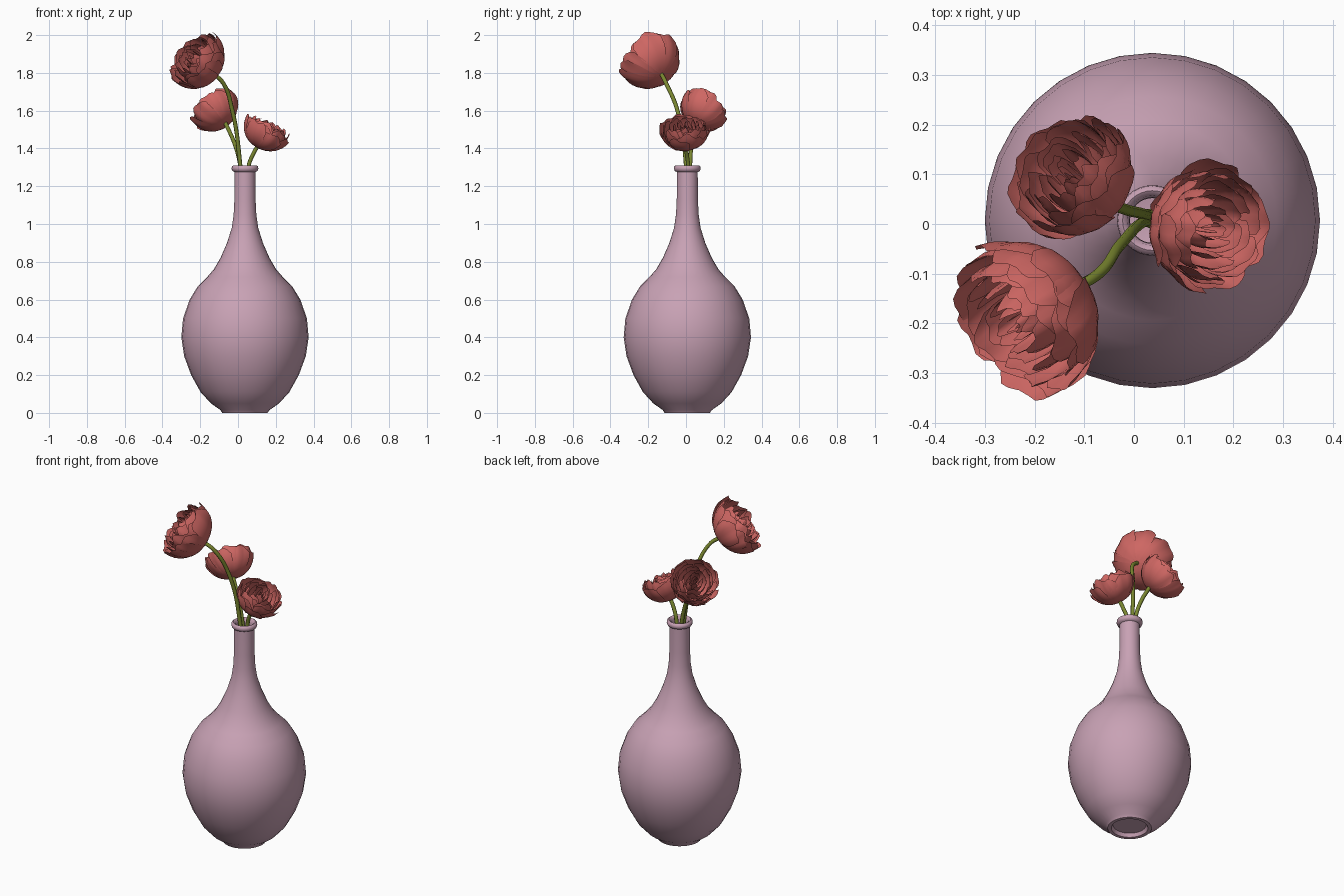
import bpy, bmesh, math, random
from mathutils import Vector

random.seed(4)
cube = bpy.data.objects.get("Cube")
if cube:
    bpy.data.objects.remove(cube, do_unlink=True)


def material(name, rgb):
    m = bpy.data.materials.new(name)
    m.use_nodes = True
    m.diffuse_color = (*rgb, 1)
    m.node_tree.nodes["Principled BSDF"].inputs["Base Color"].default_value = (*rgb, 1)
    return m


MAUVE = material("mauve glaze", (0.58, 0.36, 0.46))
CORAL = material("coral petal", (0.62, 0.135, 0.125))
GREEN = material("green stem", (0.2, 0.25, 0.03))


def finish(bm, name, mat, angle):
    mesh = bpy.data.meshes.new(name)
    bm.to_mesh(mesh)
    bm.free()
    mesh.materials.append(mat)
    ob = bpy.data.objects.new(name, mesh)
    bpy.context.collection.objects.link(ob)
    bpy.ops.object.select_all(action="DESELECT")
    ob.select_set(True)
    bpy.context.view_layer.objects.active = ob
    bpy.ops.object.shade_smooth_by_angle(angle=math.radians(angle))
    return ob


# Vase: outer wall, rolled lip, inner wall and recessed foot
def vase(center, sides=32):
    outer = [(0, 0.02), (0.09, 0.02), (0.1, 0), (0.12, 0), (0.13, 0.015), (0.18, 0.05),
             (0.235, 0.11), (0.285, 0.2), (0.322, 0.3), (0.337, 0.4), (0.328, 0.5),
             (0.293, 0.6), (0.25, 0.67), (0.2, 0.72), (0.165, 0.76), (0.13, 0.82),
             (0.095, 0.9), (0.07, 0.98), (0.06, 1.05), (0.056, 1.13), (0.055, 1.275)]
    lip = [(0.066, 1.28), (0.071, 1.292), (0.069, 1.305), (0.06, 1.311), (0.05, 1.305), (0.046, 1.285)]
    inner = [(0.045, 1.05), (0.08, 0.9), (0.15, 0.75), (0.27, 0.6), (0.31, 0.4), (0.26, 0.2), (0.12, 0.05), (0, 0.04)]
    bm = bmesh.new()
    vs = [bm.verts.new((r, 0, z)) for r, z in outer + lip + inner]
    edges = [bm.edges.new(p) for p in zip(vs, vs[1:])]
    bmesh.ops.spin(bm, geom=vs + edges, cent=(0, 0, 0), axis=(0, 0, 1),
                   angle=math.tau, steps=sides, use_merge=True)
    bmesh.ops.remove_doubles(bm, verts=bm.verts, dist=0.0005)
    bmesh.ops.recalc_face_normals(bm, faces=bm.faces)
    finish(bm, "vase", MAUVE, 50).location = center


# One petal: a curved patch wrapped on a cup, with a rounded ruffled tip
def petal(bm, azimuth, radius, height, sweep, half_width, rows=8, cols=8):
    phase = random.uniform(0, math.tau)
    notch = random.uniform(0.02, 0.05)
    tilt = random.uniform(-0.03, 0.03)
    grid = []
    for i in range(rows + 1):
        t = i / rows
        line = []
        for j in range(cols + 1):
            u = 2 * j / cols - 1
            tip = 1 - 0.16 * abs(u) ** 3 - notch * math.cos(5 * u + phase)
            theta = sweep * t * tip
            width = half_width * (0.65 + 0.35 * math.sin(math.pi * min(1, t * 1.1) * 0.75))
            a = azimuth + u * width
            ripple = 1 + t * (0.025 * math.sin(6 * u + phase) + 0.05 * u + tilt)
            r = radius * math.sin(theta) ** 0.9 * ripple
            h = height * (1 - math.cos(theta))
            line.append(bm.verts.new((r * math.cos(a), r * math.sin(a), h)))
        grid.append(line)
    for lower, upper in zip(grid, grid[1:]):
        for j in range(cols):
            bm.faces.new((lower[j], lower[j + 1], upper[j + 1], upper[j]))


# Petal rings, outside to inside: count, radius, height, sweep in degrees, half width
RINGS = [(7, 1.0, 0.95, 90, 0.56), (7, 0.92, 0.92, 97, 0.55), (6, 0.8, 0.84, 108, 0.6),
         (6, 0.66, 0.78, 116, 0.58), (5, 0.5, 0.76, 118, 0.65), (5, 0.34, 0.76, 118, 0.62),
         (4, 0.2, 0.74, 118, 0.7), (3, 0.09, 0.72, 118, 0.8)]


def flower(name, base, axis, size):
    bm = bmesh.new()
    for k, (count, r, h, sweep, half) in enumerate(RINGS):
        for n in range(count):
            azimuth = math.tau * (n + random.uniform(-0.12, 0.12)) / count + k * 0.47
            petal(bm, azimuth, size * r * random.uniform(0.96, 1.04), size * h,
                  math.radians(sweep + random.uniform(-7, 5)), half)
    ob = finish(bm, name, CORAL, 60)
    ob.rotation_euler = Vector(axis).to_track_quat("Z", "Y").to_euler()
    ob.location = base


def stem(name, points, radius=0.011):
    curve = bpy.data.curves.new(name, "CURVE")
    curve.dimensions = "3D"
    curve.bevel_depth = radius
    curve.bevel_resolution = 2
    curve.use_fill_caps = True
    spline = curve.splines.new("BEZIER")
    spline.bezier_points.add(len(points) - 1)
    for bp, p in zip(spline.bezier_points, points):
        bp.co = p
        bp.handle_left_type = bp.handle_right_type = "AUTO"
    curve.materials.append(GREEN)
    bpy.context.collection.objects.link(bpy.data.objects.new(name, curve))


vase((0.037, 0.007, 0))

# Flowers: base, facing direction, size, and the stem leading up to each
BLOOMS = [
    ("tall", (-0.13, -0.125, 1.79), (-0.6, -0.42, 0.5), 0.168,
     [(0.04, 0.0, 0.9), (0.012, 0.0, 1.31), (-0.03, -0.045, 1.6), (-0.085, -0.11, 1.755)]),
    ("back", (-0.065, 0.045, 1.535), (-0.5, 0.45, 0.65), 0.132,
     [(0.05, 0.01, 0.9), (0.012, 0.022, 1.31), (-0.02, 0.03, 1.43)]),
    ("short", (0.1, 0.0, 1.405), (0.48, -0.06, 0.85), 0.128,
     [(0.03, 0.02, 0.9), (0.057, 0.012, 1.31), (0.08, 0.004, 1.37)]),
]
for label, base, axis, size, path in BLOOMS:
    flower(label + "_flower", base, axis, size)
    tip = Vector(base) + Vector(axis).normalized() * size * 0.1
    stem(label + "_stem", path + [tip])
